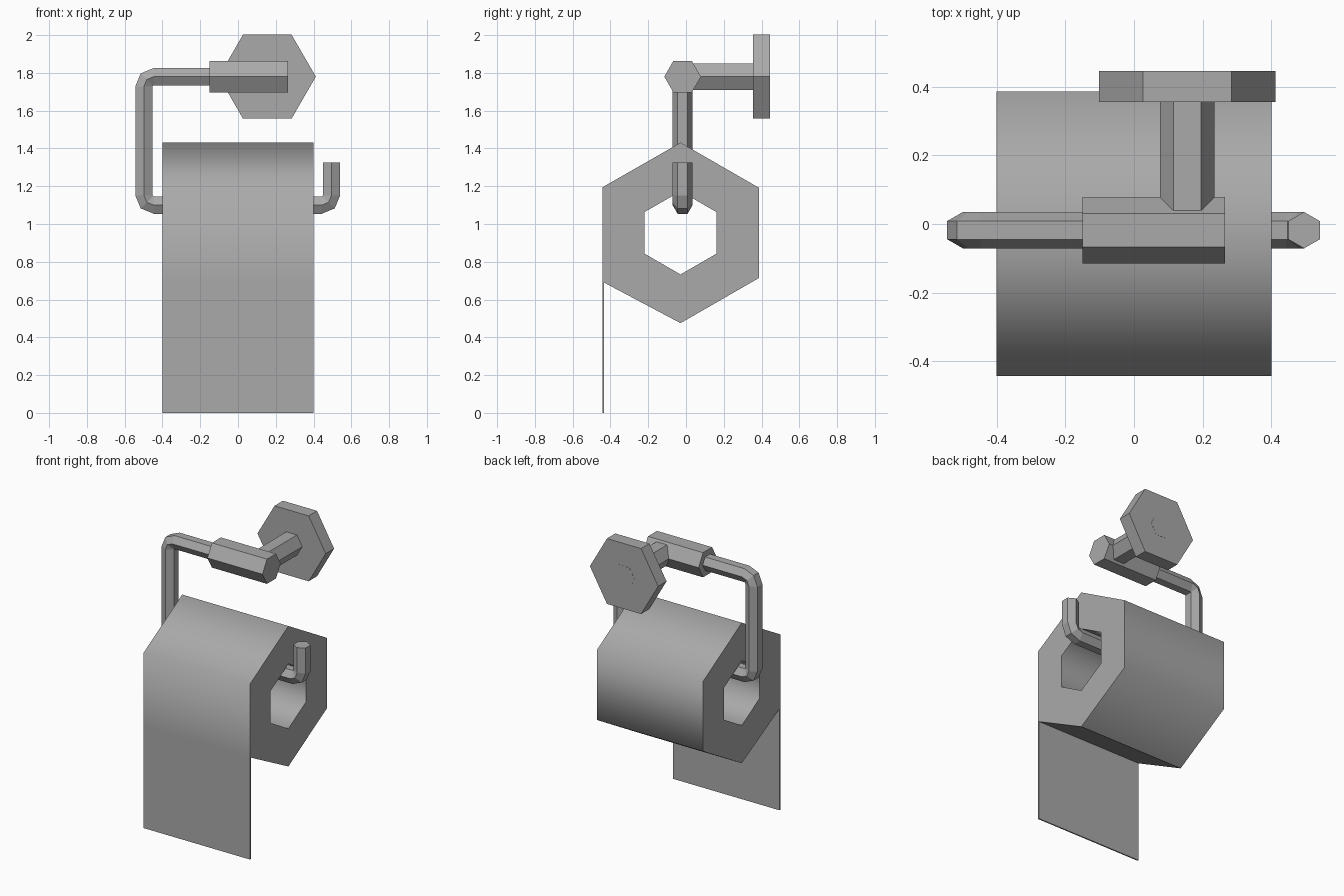
import bpy, bmesh, math
from mathutils import Vector

if "Cube" in bpy.data.objects:
    bpy.data.objects.remove(bpy.data.objects["Cube"], do_unlink=True)

grey = bpy.data.materials.new("plain_grey")
grey.use_nodes = True
COLOUR = (0.4, 0.4, 0.4, 1)
grey.diffuse_color = COLOUR
grey.node_tree.nodes["Principled BSDF"].inputs["Base Color"].default_value = COLOUR


def finish(name, bm):
    bmesh.ops.recalc_face_normals(bm, faces=bm.faces)
    mesh = bpy.data.meshes.new(name)
    bm.to_mesh(mesh)
    bm.free()
    mesh.materials.append(grey)
    obj = bpy.data.objects.new(name, mesh)
    bpy.context.collection.objects.link(obj)
    return obj


def hex_sweep(name, path, side, radius):
    """Sweep a hexagon along (point, tangent) pairs; two corners lie along side."""
    bm = bmesh.new()
    rings = []
    for point, tangent in path:
        across = side.cross(tangent).normalized()
        rings.append([bm.verts.new(point + radius * (side * math.cos(k * math.pi / 3)
                                   + across * math.sin(k * math.pi / 3))) for k in range(6)])
    for a, b in zip(rings, rings[1:]):
        for k in range(6):
            j = (k + 1) % 6
            bm.faces.new((a[k], a[j], b[j], b[k]))
    bm.faces.new(rings[0])
    bm.faces.new(rings[-1])
    return finish(name, bm)


X, Y = Vector((1, 0, 0)), Vector((0, 1, 0))
MID_Z, ROD_Y, MOUNT_X = 1.78, -0.018, 0.155


def prism(name, start, end, side, radius):
    start, end = Vector(start), Vector(end)
    direction = (end - start).normalized()
    return hex_sweep(name, [(start, direction), (end, direction)], side, radius)


# Wall mount
prism("wall_plate", (MOUNT_X, 0.355, MID_Z), (MOUNT_X, 0.445, MID_Z), X, 0.257)
prism("mount_stem", (MOUNT_X, 0, MID_Z), (MOUNT_X, 0.446, MID_Z), X, 0.08)
prism("sleeve", (-0.15, ROD_Y, MID_Z), (0.265, ROD_Y, MID_Z), Y, 0.097)

# Bent rod: straight runs joined by rounded corners
corners = [Vector(p) for p in ((-0.1, ROD_Y, MID_Z), (-0.498, ROD_Y, MID_Z),
                               (-0.498, ROD_Y, 1.1), (0.495, ROD_Y, 1.1),
                               (0.495, ROD_Y, 1.325))]
BEND = 0.052
path = [(corners[0], (corners[1] - corners[0]).normalized())]
for before, corner, after in zip(corners, corners[1:], corners[2:]):
    d_in, d_out = (corner - before).normalized(), (after - corner).normalized()
    centre = corner + BEND * (d_out - d_in)
    for step in range(3):
        a = step * math.pi / 4
        path.append((centre + BEND * (d_in * math.sin(a) - d_out * math.cos(a)),
                     d_in * math.cos(a) + d_out * math.sin(a)))
path.append((corners[-1], (corners[-1] - corners[-2]).normalized()))
hex_sweep("bent_rod", path, Y, 0.053)

# Paper roll with a hanging sheet, drawn as a side profile (y, z)
CY, CZ, HALF = -0.029, 0.953, 0.4
outer = [(-0.443, 0), (-0.443, 0.69), (-0.443, 1.194), (CY, 1.431), (0.386, 1.192),
         (0.386, 0.714), (CY, 0.475), (-0.434, 0.69), (-0.434, 0)]
hole = [(CY + 0.22 * math.cos(a), CZ + 0.22 * math.sin(a))
        for a in (math.radians(210 - 60 * k) for k in range(6))]

bm = bmesh.new()
ends = []
for x in (-HALF, HALF):
    o = [bm.verts.new((x, y, z)) for y, z in outer]
    h = [bm.verts.new((x, y, z)) for y, z in hole]
    ends.append((o, h))
    for k in range(5):
        bm.faces.new((o[k + 1], o[k + 2], h[k + 1], h[k]))
    bm.faces.new((o[6], o[7], h[0], h[5]))
    bm.faces.new((o[7], o[1], h[0]))
    bm.faces.new((o[0], o[1], o[7], o[8]))
for ring in (0, 1):
    a, b = ends[0][ring], ends[1][ring]
    n = len(a)
    for k in range(n):
        j = (k + 1) % n
        face = bm.faces.new((a[k], a[j], b[j], b[k]))
        # The wound paper and the core are smooth; the loose underside is flat
        face.smooth = ring == 1 or k < 6
for edge in bm.edges:
    edge.smooth = all(f.smooth for f in edge.link_faces)
finish("paper_roll", bm)
